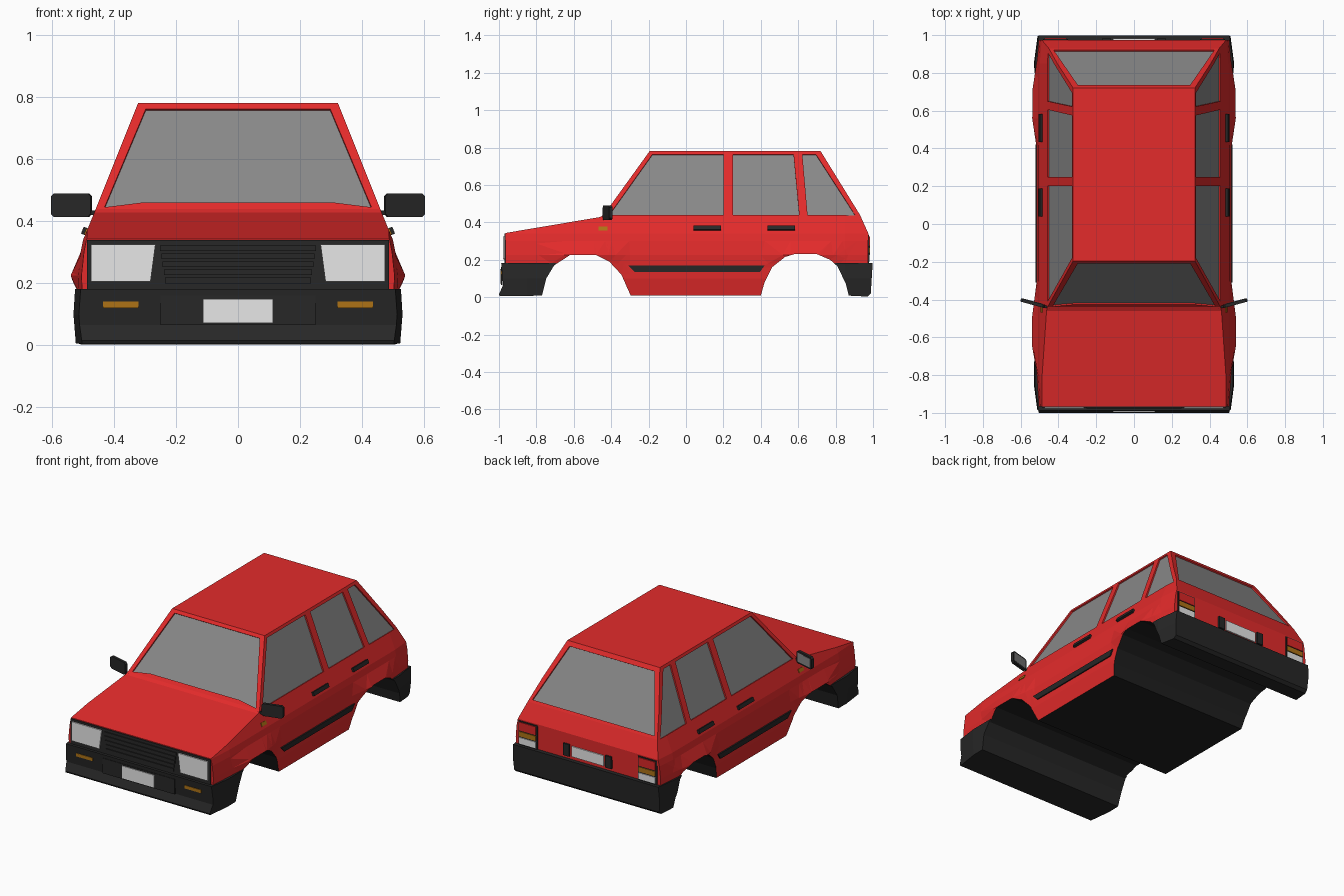
import bpy, bmesh
from mathutils import Vector

if "Cube" in bpy.data.objects:
    bpy.data.objects.remove(bpy.data.objects["Cube"])


def material(name, r, g, b):
    m = bpy.data.materials.new(name)
    m.diffuse_color = (r, g, b, 1)
    m.use_nodes = True
    m.node_tree.nodes["Principled BSDF"].inputs["Base Color"].default_value = m.diffuse_color
    return m


RED = material("red paint", 0.77, 0.024, 0.024)
BLACK = material("black trim", 0.02, 0.02, 0.02)
DARK = material("dark underbody", 0.014, 0.014, 0.014)
GLASS = material("grey glass", 0.25, 0.25, 0.25)
WHITE = material("lamp white", 0.8, 0.8, 0.8)
ORANGE = material("indicator orange", 0.42, 0.17, 0.008)
TAIL = material("tail lamp red", 0.7, 0.02, 0.02)


def finish(name, bm, *mats):
    bmesh.ops.recalc_face_normals(bm, faces=bm.faces[:])
    me = bpy.data.meshes.new(name)
    bm.to_mesh(me)
    bm.free()
    for m in mats:
        me.materials.append(m)
    ob = bpy.data.objects.new(name, me)
    bpy.context.collection.objects.link(ob)
    return ob


def interp(table, t):
    if t <= table[0][0]:
        return table[0][1]
    for (a, u), (b, v) in zip(table, table[1:]):
        if t <= b:
            return u + (v - u) * (t - a) / (b - a)
    return table[-1][1]


# half widths by height and along the length
WIDTH = [(0, .49), (.1, .508), (.18, .513), (.225, .515), (.30, .507),
         (.34, .499), (.435, .46), (.78, .322)]
FLARE_Z = [(.15, 0), (.225, 1), (.30, 0)]
FLARE_Y = [(-.78, 0), (-.65, 1), (-.49, 1), (-.30, 0), (.40, 0), (.56, 1), (.70, 1), (.86, 0)]
TAPER = [(-.97, .011), (-.8, 0), (.85, 0), (.98, .011)]
BUMPER_W = [(0, .522), (.1, .53), (.18, .525)]
BUMPER_TAPER = [(-1, .02), (-.85, 0), (.85, 0), (1, .02)]


def body_width(y, z):
    return interp(WIDTH, z) - interp(TAPER, y) + .024 * interp(FLARE_Z, z) * interp(FLARE_Y, y)


def bumper_width(y, z):
    return interp(BUMPER_W, z) - interp(BUMPER_TAPER, y)


def shell(profile, width, z_cuts, y_cuts):
    """Side profile spread across x, then shaped by a width function."""
    bm = bmesh.new()
    f = bm.faces.new([bm.verts.new((-1, y, z)) for y, z in profile])
    ext = bmesh.ops.extrude_face_region(bm, geom=[f])
    for v in ext["geom"]:
        if isinstance(v, bmesh.types.BMVert):
            v.co.x = 1
    bmesh.ops.triangulate(bm, faces=[f for f in bm.faces if len(f.verts) > 4])
    for co, no in [((0, 0, z), (0, 0, 1)) for z in z_cuts] + [((0, y, 0), (0, 1, 0)) for y in y_cuts]:
        bmesh.ops.bisect_plane(bm, geom=bm.verts[:] + bm.edges[:] + bm.faces[:],
                               dist=1e-5, plane_co=co, plane_no=no)
    for v in bm.verts:
        v.co.x = v.co.x * width(v.co.y, v.co.z)
    bmesh.ops.triangulate(bm, faces=bm.faces[:])
    bmesh.ops.recalc_face_normals(bm, faces=bm.faces[:])
    return bm


def prism(bm, pts, d0, d1):
    """Flat outline thickened from d0 to d1 along its outward normal."""
    pts = [Vector(p) for p in pts]
    n = Vector()
    for a, b in zip(pts, pts[1:] + pts[:1]):
        n += a.cross(b)
    n.normalize()
    mid = sum(pts, Vector()) / len(pts) - Vector((0, 0, .2))
    if n.dot(mid) < 0:
        n = -n
    lo = [bm.verts.new(p + n * d0) for p in pts]
    hi = [bm.verts.new(p + n * d1) for p in pts]
    bm.faces.new(lo)
    bm.faces.new(hi)
    for i in range(len(pts)):
        j = (i + 1) % len(pts)
        bm.faces.new((lo[i], lo[j], hi[j], hi[i]))


def plate(name, pts, d0, d1, mat):
    bm = bmesh.new()
    prism(bm, pts, d0, d1)
    return finish(name, bm, mat)


def side(s, outline):
    return [(s * interp(WIDTH, z), y, z) for y, z in outline]


def rect(x0, x1, z0, z1, y):
    return [(x0, y, z0), (x1, y, z0), (x1, y, z1), (x0, y, z1)]


# wheel arch outlines
FRONT_ARCH = [(-.77, .008), (-.747, .10), (-.705, .17), (-.62, .225), (-.48, .225),
              (-.41, .19), (-.345, .12), (-.31, .04), (-.295, .008)]
REAR_ARCH = [(.40, .008), (.42, .08), (.46, .16), (.53, .215), (.58, .23), (.70, .23),
             (.77, .20), (.81, .165), (.855, .07), (.87, .008)]

# painted body shell with dark floor and arches
profile = [(-.965, .17)] + FRONT_ARCH[2:] + REAR_ARCH[:8] + [
    (.972, .165), (.975, .34), (.93, .44), (.72, .78), (-.195, .78),
    (-.44, .44), (-.46, .428), (-.965, .343)]
bm = shell(profile, body_width, [.1, .18, .225, .30, .34, .435],
           [-.8, -.65, -.49, -.30, .40, .56, .70, .85])
for f in bm.faces:
    c = f.calc_center_median()
    if c.z < .235 and abs(f.normal.x) < .3 and -.9 < c.y < .9:
        f.material_index = 1
body = finish("body_shell", bm, RED, DARK)

# window outlines
windows = []
for s, tag in ((1, "right"), (-1, "left")):
    windows += [
        (tag + "_front_window", side(s, [(-.41, .44), (-.18, .763), (.20, .763), (.20, .44)])),
        (tag + "_rear_window", side(s, [(.25, .44), (.25, .763), (.575, .763), (.605, .44)])),
        (tag + "_quarter_window", side(s, [(.65, .438), (.622, .763), (.695, .763), (.905, .438)]))]


def screen_y(z, base, top):
    return base + (top - base) * (z - .44) / .34


SCREEN = [(-.43, .445), (-.31, .46), (.31, .46), (.43, .445), (.297, .762), (-.297, .762)]
windows.append(("windscreen", [(x, screen_y(z, -.44, -.195), z) for x, z in SCREEN]))
BACK = [(-.425, .455), (.425, .455), (.297, .755), (-.297, .755)]
windows.append(("tailgate_window", [(x, screen_y(z, .93, .72), z) for x, z in BACK]))

# recess the windows, then glaze them
bm = bmesh.new()
for _, pts in windows:
    prism(bm, pts, -.014, .02)
cutter = finish("window_cutter", bm)
cutter.hide_render = True
mod = body.modifiers.new("recess", "BOOLEAN")
mod.operation = "DIFFERENCE"
mod.solver = "EXACT"
mod.object = cutter
bpy.context.view_layer.objects.active = body
bpy.ops.object.modifier_apply(modifier=mod.name)
bpy.data.objects.remove(cutter)
for name, pts in windows:
    plate(name, pts, -.015, -.009, GLASS)

# bumpers wrapping round to the arches
finish("front_bumper", shell([(-.988, .182), (-.978, .065), (-1, .015), (-.995, .005)] + FRONT_ARCH[:3]
       + [(-.69, .182)], bumper_width, [.1], [-.85]), BLACK)
finish("rear_bumper", shell([(.79, .182)] + REAR_ARCH[7:] + [(.97, .003), (.988, .02), (.998, .182)],
       bumper_width, [.1], [.85]), BLACK)
plate("front_bumper_panel", rect(-.25, .25, .065, .16, -.984), -.004, .005, BLACK)
plate("front_number_plate", rect(-.112, .112, .072, .15, -.989), 0, .005, WHITE)

# grille panel and slats
plate("grille_panel", rect(-.487, .487, .178, .339, -.965), -.002, .006, BLACK)
for i in range(5):
    z = .2 + i * .026
    w = .235 + i * .004
    plate("grille_slat", rect(-w, w, z, z + .018, -.971), 0, .006, BLACK)

for s, tag in ((1, "right"), (-1, "left")):
    # headlamps and front indicators
    lamp = [(.282, .205), (.266, .325), (.474, .325), (.474, .205)]
    plate(tag + "_headlamp", [(s * x, -.971, z) for x, z in lamp], 0, .007, WHITE)
    plate(tag + "_front_indicator", rect(s * .32, s * .435, .121, .141, -.984), -.004, .004, ORANGE)
    # tail lamp cluster
    plate(tag + "_tail_lamp_frame", rect(s * .35, s * .482, .18, .332, .975), -.004, .004, BLACK)
    for part, z0, z1, mat in (("brake", .273, .325, TAIL), ("indicator", .236, .266, ORANGE),
                              ("reverse", .19, .229, WHITE)):
        plate(f"{tag}_{part}_lamp", rect(s * .358, s * .474, z0, z1, .979), 0, .005, mat)
    plate(tag + "_plate_bracket", rect(s * .125, s * .168, .2, .275, .975), -.002, .01, BLACK)
    # side trim, handles and repeater
    plate(tag + "_side_trim", side(s, [(-.275, .135), (.395, .135), (.42, .17), (-.31, .17)]),
          -.004, .008, BLACK)
    for door, y in (("front", .04), ("rear", .435)):
        plate(f"{tag}_{door}_handle", side(s, [(y, .355), (y + .148, .355), (y + .148, .377), (y, .377)]),
              -.003, .014, BLACK)
    plate(tag + "_side_repeater", side(s, [(-.468, .356), (-.42, .356), (-.42, .376), (-.468, .376)]),
          -.003, .004, ORANGE)
    # door mirror: tilted housing, glass and stalk
    def mirror_pt(x, z, dy=0):
        return (s * x, -.437 + (x - .47) * .27 + dy, z)
    house = [(.472, .425), (.482, .413), (.59, .413), (.60, .423), (.60, .48),
             (.59, .49), (.482, .49), (.472, .48)]
    plate(tag + "_mirror_housing", [mirror_pt(x, z) for x, z in house], -.009, .009, BLACK)
    pane = [(.482, .424), (.59, .424), (.59, .48), (.482, .48)]
    plate(tag + "_mirror_glass", [mirror_pt(x, z, .009) for x, z in pane], -.002, .002, GLASS)
    plate(tag + "_mirror_stalk", [mirror_pt(x, z) for x, z in
          ((.445, .42), (.485, .42), (.485, .435), (.445, .435))], -.006, .006, BLACK)

# rear number plate
plate("rear_number_plate", rect(-.112, .112, .203, .268, .975), -.002, .006, WHITE)
